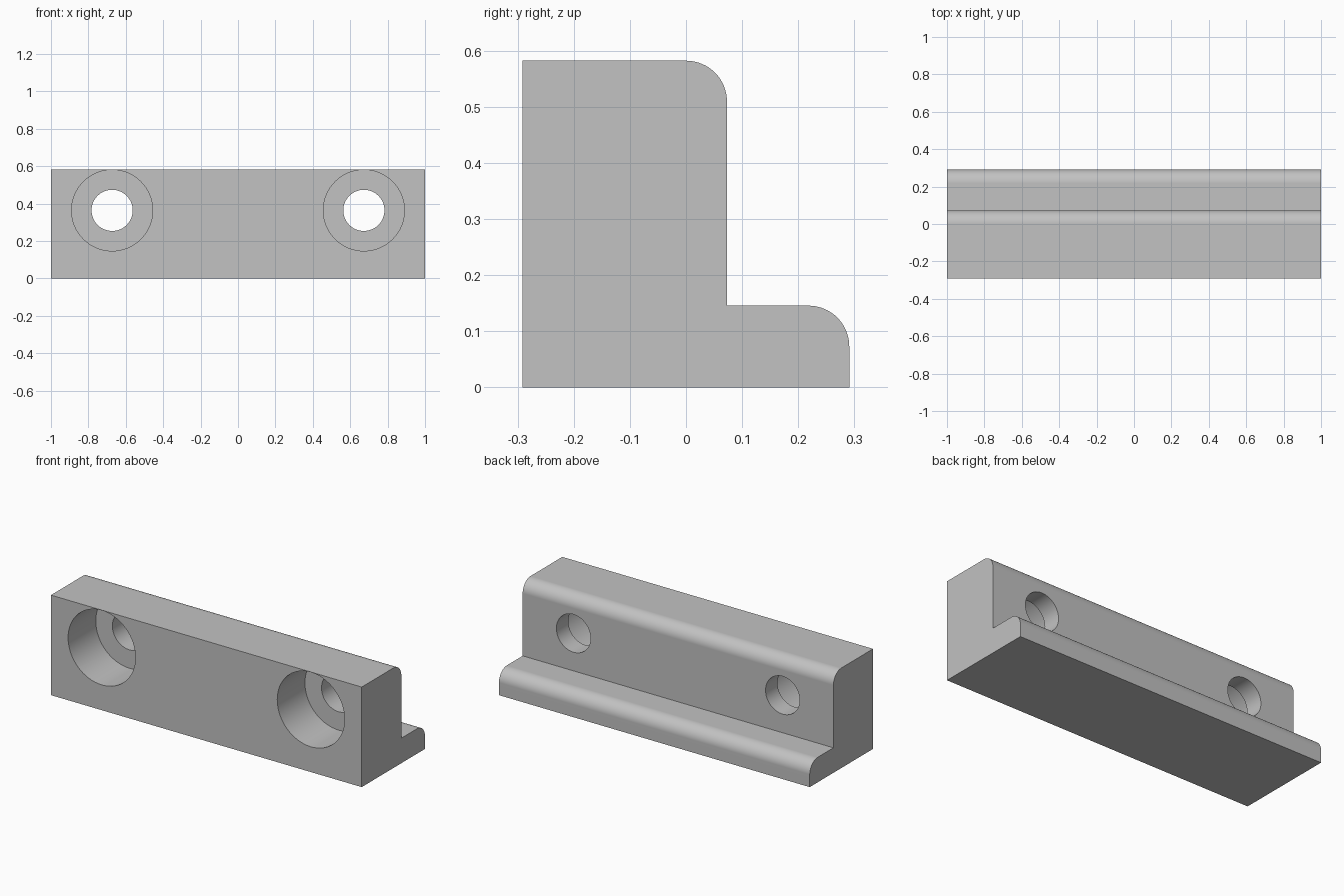
import bpy, bmesh
from math import sin, cos, pi, radians

cube = bpy.data.objects.get("Cube")
if cube:
    bpy.data.objects.remove(cube, do_unlink=True)

HALF_LENGTH = 1.0
FRONT, STEP, BACK = -0.291, 0.073, 0.291
HEIGHT, LIP = 0.582, 0.1455
ROUND = 0.0727
HOLE_X, HOLE_Z = 0.673, 0.3638

grey = bpy.data.materials.new("plain_grey")
grey.use_nodes = True
colour = (0.54, 0.54, 0.54, 1)
grey.diffuse_color = colour
grey.node_tree.nodes["Principled BSDF"].inputs["Base Color"].default_value = colour


def rounded_corner(y, z, steps=16):
    """Quarter arc inside the outer corner (y, z), from the side to the top."""
    angles = [pi / 2 * i / steps for i in range(steps + 1)]
    return [(y - ROUND + ROUND * cos(a), z - ROUND + ROUND * sin(a)) for a in angles]


# Stepped bar: side profile swept along its length
profile = [(FRONT, 0), (BACK, 0), *rounded_corner(BACK, LIP),
           (STEP, LIP), *rounded_corner(STEP, HEIGHT), (FRONT, HEIGHT)]
bm = bmesh.new()
end = bm.faces.new([bm.verts.new((-HALF_LENGTH, y, z)) for y, z in profile])
swept = bmesh.ops.extrude_face_region(bm, geom=[end], use_keep_orig=True)
bmesh.ops.translate(bm, vec=(2 * HALF_LENGTH, 0, 0),
                    verts=[v for v in swept["geom"] if isinstance(v, bmesh.types.BMVert)])
bmesh.ops.recalc_face_normals(bm, faces=bm.faces)
mesh = bpy.data.meshes.new("stepped_bar")
bm.to_mesh(mesh)
bm.free()
bar = bpy.data.objects.new("stepped_bar", mesh)
bpy.context.collection.objects.link(bar)
mesh.materials.append(grey)
bpy.context.view_layer.objects.active = bar


def drill(x, radius, y0, y1):
    """Cut a round hole running front to back between y0 and y1."""
    bpy.ops.mesh.primitive_cylinder_add(
        vertices=64, radius=radius, depth=y1 - y0,
        location=(x, (y0 + y1) / 2, HOLE_Z), rotation=(radians(90), 0, 0))
    cutter = bpy.context.object
    cutter.hide_render = True
    cutter.data.materials.append(grey)
    bpy.context.view_layer.objects.active = bar
    cut = bar.modifiers.new("hole", "BOOLEAN")
    cut.operation, cut.solver, cut.object = "DIFFERENCE", "EXACT", cutter
    bpy.ops.object.modifier_apply(modifier=cut.name)
    bpy.data.objects.remove(cutter, do_unlink=True)


# Two counterbored screw holes
for side in (-1, 1):
    drill(side * HOLE_X, 0.2168, FRONT - 0.1, FRONT + 0.2545)
    drill(side * HOLE_X, 0.11, FRONT + 0.2, STEP + 0.1)

# Smooth rounds with crisp corners
bpy.ops.object.select_all(action="DESELECT")
bar.select_set(True)
bpy.ops.object.shade_smooth_by_angle(angle=radians(30))
weighted = bar.modifiers.new("flat_face_normals", "WEIGHTED_NORMAL")
weighted.keep_sharp = True
